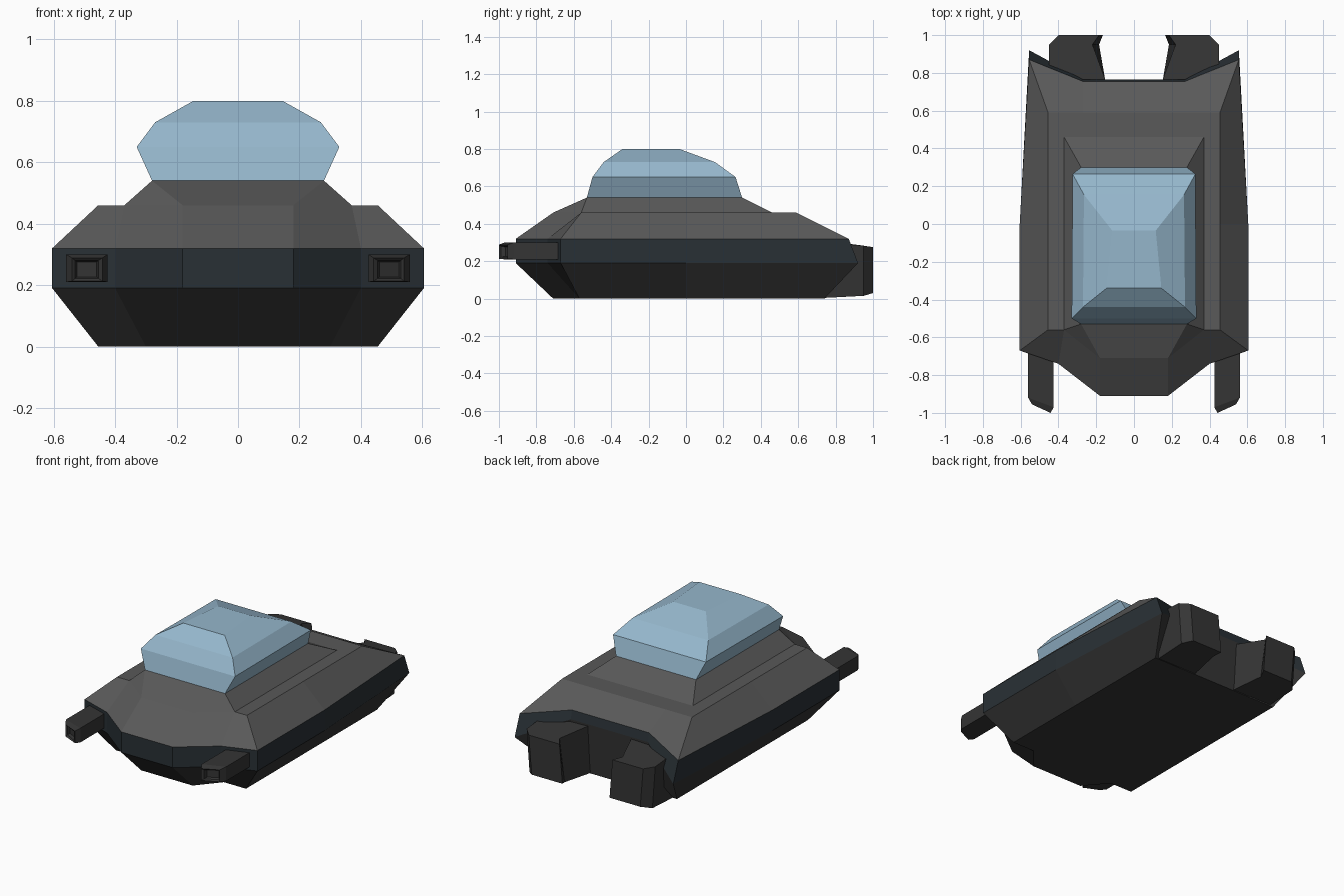
import bpy, bmesh

if "Cube" in bpy.data.objects:
    bpy.data.objects.remove(bpy.data.objects["Cube"])


def material(name, *rgba):
    m = bpy.data.materials.new(name)
    m.diffuse_color = rgba
    m.use_nodes = True
    m.node_tree.nodes["Principled BSDF"].inputs["Base Color"].default_value = m.diffuse_color
    return m


GREY = material("body_grey", 0.1, 0.1, 0.1, 1)
BAND = material("band_blue_black", 0.022, 0.03, 0.036, 1)
DARK = material("dark_grey", 0.035, 0.035, 0.035, 1)
GLASS = material("glass_blue", 0.3, 0.47, 0.6, 0.85)


def ring(z, pts):
    """Half outline -> full symmetric closed outline; a point may carry its own z."""
    right = [(p[0], p[1], p[2] if len(p) > 2 else z) for p in pts]
    return right + [(-x, y, h) for x, y, h in reversed(right)]


def loft(name, rings, mats, mirror=False):
    """Skin a stack of outlines; mats gives one material per layer (first also caps)."""
    me = bpy.data.meshes.new(name)
    slots = list(dict.fromkeys(mats))
    for m in slots:
        me.materials.append(m)
    bm = bmesh.new()
    vs = [[bm.verts.new(p) for p in r] for r in rings]
    n = len(rings[0])
    for k, (a, b) in enumerate(zip(vs, vs[1:])):
        for i in range(n):
            j = (i + 1) % n
            f = bm.faces.new((a[i], a[j], b[j], b[i]))
            f.material_index = slots.index(mats[k])
    bm.faces.new(vs[0][::-1]).material_index = slots.index(mats[0])
    bm.faces.new(vs[-1]).material_index = slots.index(mats[-1])
    bmesh.ops.remove_doubles(bm, verts=bm.verts, dist=0.0001)
    bmesh.ops.recalc_face_normals(bm, faces=bm.faces)
    bm.to_mesh(me)
    bm.free()
    ob = bpy.data.objects.new(name, me)
    bpy.context.collection.objects.link(ob)
    if mirror:
        ob.modifiers.new("mirror", 'MIRROR')
    return ob


# Hull: floor, lower band edge, upper band edge, deck
nose = [(.18, -.91), (.40, -.74), (.605, -.67), (.605, 0)]
loft("hull", [
    ring(0, [(.18, -.71), (.30, -.57), (.455, -.57), (.455, 0),
             (.455, .74), (.27, .74), (.15, .74)]),
    ring(.19, nose + [(.555, .92), (.27, .765, .32), (.15, .765, .32)]),
    ring(.32, nose + [(.555, .87), (.27, .755, .375), (.15, .755, .375)]),
    ring(.46, [(.18, -.71), (.37, -.56), (.455, -.56), (.455, 0),
               (.455, .59), (.27, .59), (.15, .59)]),
], [DARK, BAND, GREY])

# Raised cabin base on the deck
loft("cabin_base", [
    ring(.46, [(.18, -.71), (.37, -.56), (.37, .46)]),
    ring(.54, [(.28, -.53), (.28, -.53), (.28, .30)]),
], [GREY])

# Faceted glass canopy
loft("canopy", [
    ring(.54, [(.28, -.53), (.28, .30)]),
    ring(.65, [(.33, -.50), (.325, .265)]),
    ring(.73, [(.27, -.44), (.265, .155)]),
    ring(.80, [(.145, -.34), (.115, -.035)]),
], [GLASS] * 3)

# Rear engine pods
loft("engine_pod", [
    [(.145, .72, .003), (.185, .95, .015), (.165, 1, .03),
     (.38, 1, .03), (.43, .95, .015), (.43, .72, .003)],
    [(.145, .745, .31), (.22, .95, .283), (.185, 1, .275),
     (.40, 1, .275), (.45, .95, .283), (.45, .75, .30)],
], [DARK], mirror=True)


def box_section(x0, x1, z0, z1, y_in, y_out):
    return [(x0, y_in, z0), (x1, y_out, z0), (x1, y_out, z1), (x0, y_in, z1)]


# Front cannons with slanted, recessed muzzles
loft("front_cannon", [
    box_section(.425, .56, .21, .30, -.60, -.60),
    box_section(.425, .56, .21, .30, -.97, -.92),
    box_section(.442, .54, .213, .288, -1.0, -.955),
    box_section(.455, .53, .222, .28, -.99, -.947),
    box_section(.46, .525, .226, .276, -.965, -.93),
], [DARK] * 4, mirror=True)
